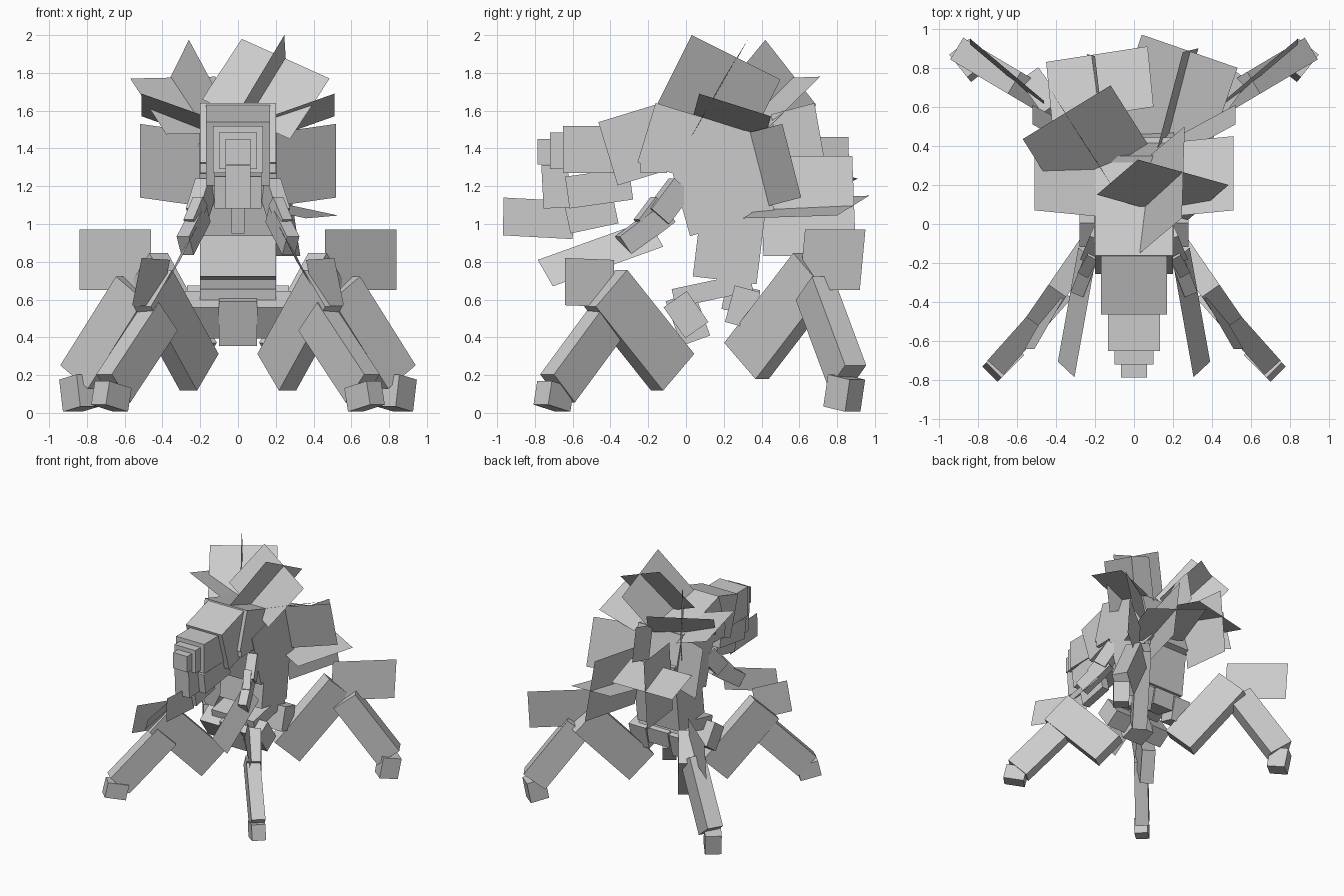
import bpy
import bmesh
from math import radians
from mathutils import Vector, Matrix

if "Cube" in bpy.data.objects:
    bpy.data.objects.remove(bpy.data.objects["Cube"], do_unlink=True)

grey = bpy.data.materials.new("stone_grey")
grey.use_nodes = True
grey.diffuse_color = (0.6, 0.6, 0.6, 1)
grey.node_tree.nodes["Principled BSDF"].inputs["Base Color"].default_value = (0.6, 0.6, 0.6, 1)


def finish(name, bm):
    mesh = bpy.data.meshes.new(name)
    bm.to_mesh(mesh)
    bm.free()
    mesh.materials.append(grey)
    bpy.context.collection.objects.link(bpy.data.objects.new(name, mesh))


def block(name, matrix):
    bm = bmesh.new()
    bmesh.ops.create_cube(bm, size=1, matrix=matrix)
    finish(name, bm)


def box(name, centre, size, tilt=0):
    """Box tilted about the x axis."""
    block(name, Matrix.Translation(centre) @ Matrix.Rotation(radians(tilt), 4, 'X')
          @ Matrix.Diagonal((*size, 1)))


def span(name, half, y0, y1, z0, z1):
    """Upright box centred on x = 0."""
    box(name, (0, (y0 + y1) / 2, (z0 + z1) / 2), (2 * half, y1 - y0, z1 - z0))


def beam(name, a, b, depth, thick):
    """Box running from a to b, kept upright."""
    a, b = Vector(a), Vector(b)
    along = b - a
    side = along.cross(Vector((0, 0, 1))).normalized()
    up = side.cross(along).normalized()
    m = Matrix((side * thick, along, up * depth)).transposed().to_4x4()
    block(name, Matrix.Translation((a + b) / 2) @ m)


def plate(name, a, b, c):
    """Thin parallelogram with b as the shared corner."""
    a, b, c = Vector(a), Vector(b), Vector(c)
    bm = bmesh.new()
    bm.faces.new([bm.verts.new(p) for p in (a, b, c, a + c - b)])
    finish(name, bm)


# Head and stepped snout
box("cranium", (0, .03, 1.41), (.4, .5, .33), -17)
box("muzzle", (0, -.255, 1.42), (.34, .33, .35), 17)
span("snout_base", .133, -.65, -.3, 1.27, 1.52)
span("snout_middle", .1, -.72, -.5, 1.29, 1.485)
span("snout_tip", .067, -.785, -.6, 1.315, 1.45)
box("jaw_front", (0, -.69, 1.2), (.134, .14, .23), 3)
box("jaw", (0, -.46, 1.19), (.25, .34, .17), 8)
box("throat", (0, -.5, 1.05), (.07, .26, .15), 12)
plate("beard", (0, -.965, 1.14), (0, -.97, .94), (0, -.6, .92))

# Body
box("upper_body", (0, .185, 1.22), (.41, .467, .46), 15.5)
box("chest", (0, .24, .99), (.4, .34, .58), -7)
box("pelvis", (0, .14, .65), (.4, .42, .1), 12)
box("belly_peg", (0, .01, .5), (.2, .16, .25), 20)
box("rear_peg", (0, .29, .6), (.2, .18, .14), -12)

# Crest plates
plate("crest_front", (-.19, .15, 1.66), (.02, .33, 1.98), (.485, .2, 1.77))
plate("crest_left", (.03, -.15, 1.64), (.245, .03, 2.0), (.26, .5, 1.765))
plate("crest_right", (-.38, .135, 1.475), (-.57, .435, 1.77), (-.12, .71, 1.78))
plate("crest_right_fin", (-.43, .69, 1.63), (-.26, .42, 1.975), (-.09, .16, 1.66))
plate("crest_back_fin", (0, .45, 1.58), (0, .68, 1.64), (0, .73, 1.36))

# Tail plates
plate("tail_left", (.04, .97, 1.15), (.53, .8, 1.045), (.36, .3, 1.03))
plate("tail_right", (.07, .91, 1.24), (-.45, .83, 1.2), (-.42, .52, 1.28))
plate("tail_fin_left", (.25, .88, 1.36), (.33, .9, .83), (.2, .41, .83))
plate("tail_fin_right", (-.2, .86, 1.46), (-.24, .87, .9), (-.19, .45, .9))

for side, s in (("left", 1), ("right", -1)):
    def at(x, y, z):
        return (s * x, y, z)

    # Ears, shoulder wings, mandibles and arms
    plate("ear_" + side, at(.2, .04, 1.58), at(.51, .07, 1.69), at(.51, .45, 1.57))
    plate("wing_" + side, at(.2, .337, 1.485), at(.52, .51, 1.53), at(.52, .61, 1.14))
    plate("mandible_" + side, at(.2, -.2, 1.02), at(.305, -.785, .81), at(.39, -.705, .67))
    beam("upper_arm_" + side, at(.17, -.03, 1.2), at(.22, -.15, 1.04), .13, .08)
    beam("forearm_" + side, at(.19, -.1, 1.06), at(.28, -.33, .885), .12, .07)
    beam("claw_" + side, at(.2, -.15, 1.12), at(.25, -.24, 1.0), .07, .06)
    box("cheek_" + side, at(.185, -.17, 1.3), (.03, .14, .06))

    # Front leg
    box("front_hip_" + side, at(.19, .0, .52), (.18, .15, .2), 35)
    beam("front_thigh_" + side, at(.205, -.07, .215), at(.45, -.425, .66), .28, .11)
    beam("front_shin_" + side, at(.41, -.4, .51), at(.66, -.68, .13), .21, .11)
    beam("front_foot_" + side, at(.66, -.69, .15), at(.68, -.71, .025), .17, .11)
    plate("front_knee_plate_" + side, at(.36, -.38, .81), at(.51, -.64, .82), at(.56, -.64, .57))

    # Back leg
    box("back_hip_" + side, at(.19, .3, .56), (.16, .14, .2), -15)
    beam("back_thigh_" + side, at(.22, .32, .275), at(.48, .685, .75), .28, .12)
    beam("back_shin_" + side, at(.54, .68, .66), at(.835, .855, .19), .21, .13)
    beam("back_foot_" + side, at(.85, .85, .19), at(.83, .825, .02), .15, .13)
    plate("back_knee_plate_" + side, at(.46, .63, .97), at(.84, .95, .97), at(.84, .92, .65))
